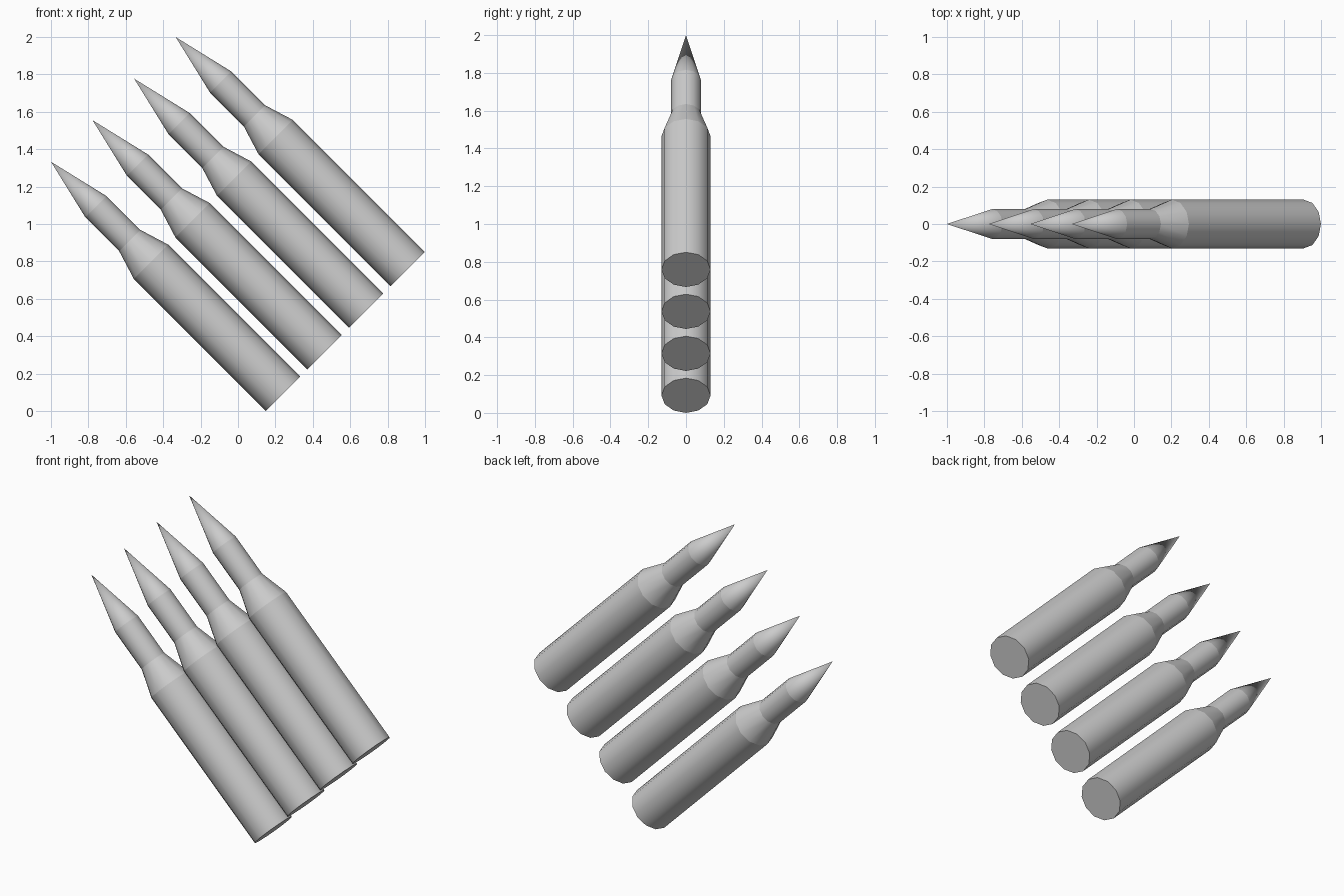
import bpy, bmesh, math
from mathutils import Vector, Matrix

if "Cube" in bpy.data.objects:
    bpy.data.objects.remove(bpy.data.objects["Cube"])

SIDES = 12
COUNT = 4
STEP = 0.2222
# (radius, distance along the axis): base, shoulder, neck, nose
RINGS = [(0.13, 0.0), (0.13, 0.998), (0.08, 1.16), (0.08, 1.415)]
TIP = 1.755


def turned_mesh(name):
    """Lathe the stepped profile with a flat base cap and a pointed tip."""
    bm = bmesh.new()
    rings = []
    for r, h in RINGS:
        rings.append([bm.verts.new((r * math.cos(a), r * math.sin(a), h))
                      for a in (2 * math.pi * i / SIDES for i in range(SIDES))])
    tip = bm.verts.new((0, 0, TIP))
    bm.faces.new(rings[0][::-1])
    for i in range(SIDES):
        j = (i + 1) % SIDES
        for low, high in zip(rings, rings[1:]):
            bm.faces.new((low[i], low[j], high[j], high[i]))
        bm.faces.new((rings[-1][i], rings[-1][j], tip))
    # Smooth around the body, crisp where the profile changes direction
    for f in bm.faces:
        f.smooth = len(f.verts) <= 4
    for ring in rings:
        for i in range(SIDES):
            bm.edges.get((ring[i], ring[(i + 1) % SIDES])).smooth = False
    mesh = bpy.data.meshes.new(name)
    bm.to_mesh(mesh)
    bm.free()
    return mesh


# Diagonal row of identical cartridges, all pointing up and to the left
mesh = turned_mesh("cartridge")
tilt = Matrix.Rotation(math.radians(-45), 4, 'Y')
for k in range(COUNT):
    obj = bpy.data.objects.new(f"cartridge_{k + 1}", mesh)
    base = Vector((0.241 + k * STEP, 0, 0.092 + k * STEP))
    obj.matrix_world = Matrix.Translation(base) @ tilt
    bpy.context.collection.objects.link(obj)
